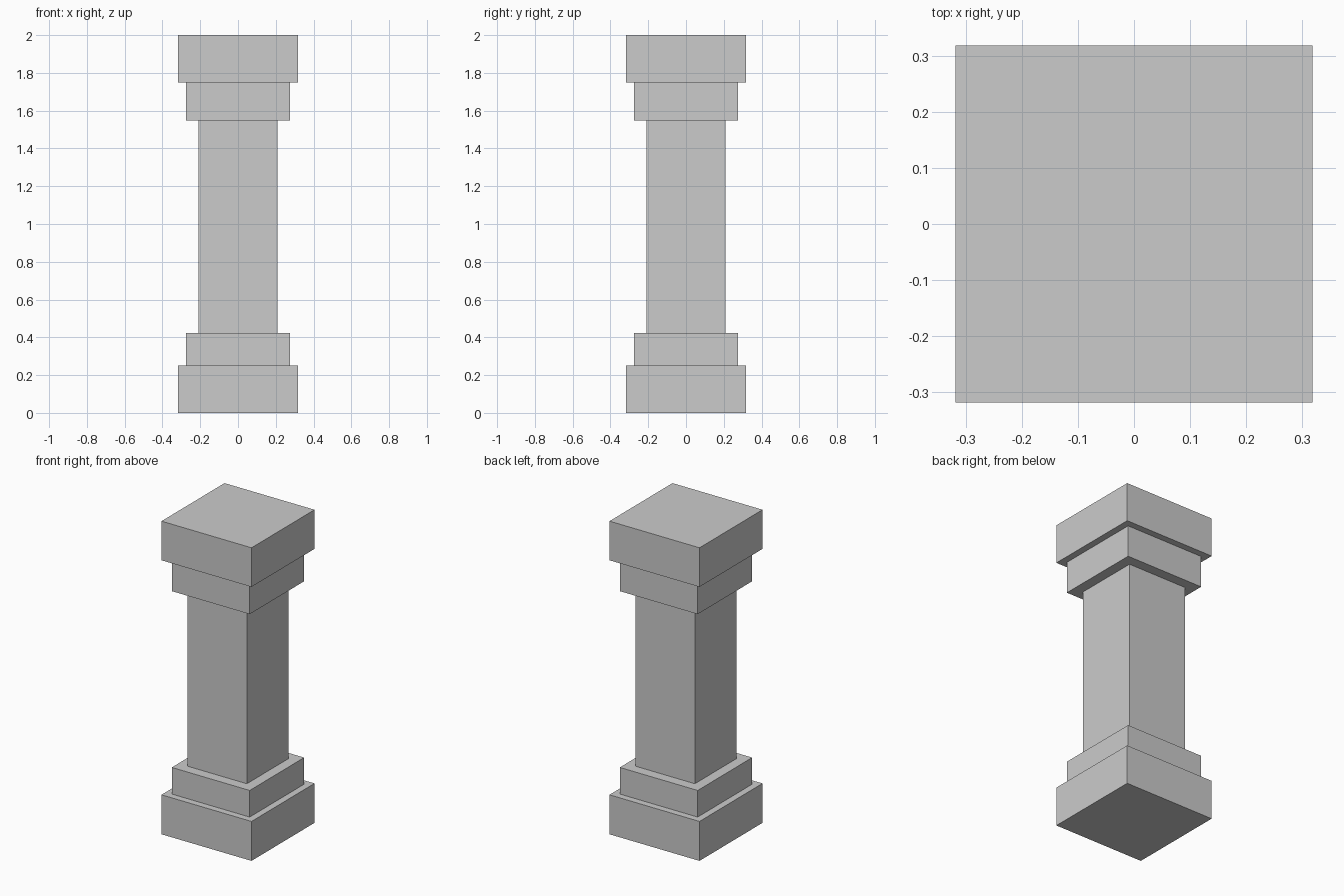
import bpy

if "Cube" in bpy.data.objects:
    bpy.data.objects.remove(bpy.data.objects["Cube"])


def block(name, half, z0, z1):
    """Square block centred on the z axis between two heights."""
    bpy.ops.mesh.primitive_cube_add(size=1, location=(0, 0, (z0 + z1) / 2))
    ob = bpy.context.object
    ob.name = name
    ob.scale = (half * 2, half * 2, z1 - z0)
    bpy.ops.object.transform_apply(location=False, rotation=False, scale=True)
    return ob


# Stepped base
block("base_plinth", 0.318, 0.0, 0.252)
block("base_step", 0.275, 0.252, 0.422)
# Square shaft
block("shaft", 0.209, 0.422, 1.548)
# Stepped capital
block("capital_step", 0.275, 1.548, 1.75)
block("capital_slab", 0.318, 1.75, 2.0)
